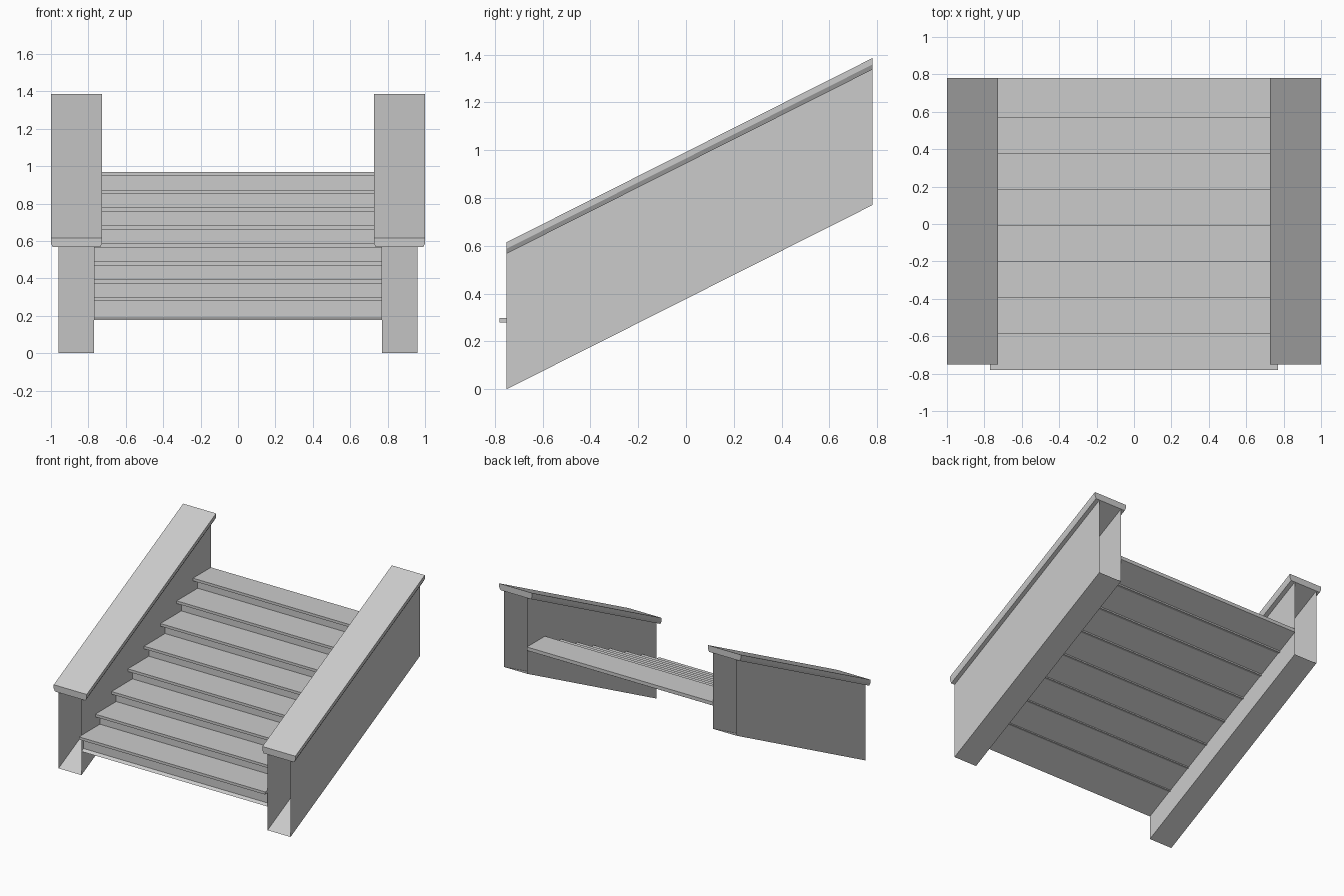
import bpy
import bmesh
from mathutils import Vector

cube = bpy.data.objects.get("Cube")
if cube:
    bpy.data.objects.remove(cube, do_unlink=True)

stone = bpy.data.materials.new("plain_grey")
stone.use_nodes = True
grey = (0.6, 0.6, 0.6, 1.0)
stone.diffuse_color = grey
stone.node_tree.nodes["Principled BSDF"].inputs["Base Color"].default_value = grey

# Overall layout
FRONT, BACK, RISE = -0.75, 0.78, 0.77
HALF_WIDTH = 0.77
STEPS, NOSE_Y, GOING = 8, -0.78, 0.1925
TREAD_TOP, STEP_RISE, THICK, OVERHANG = 0.298, 0.096, 0.02, 0.055


def sweep(name, ring, offset, closed=True):
    """Sweep a ring of points along an offset; open sweeps leave the ends and last side off."""
    bm = bmesh.new()
    a = [bm.verts.new(p) for p in ring]
    b = [bm.verts.new(Vector(p) + Vector(offset)) for p in ring]
    n = len(ring)
    for i in range(n if closed else n - 1):
        j = (i + 1) % n
        bm.faces.new((a[i], b[i], b[j], a[j]))
    if closed:
        bm.faces.new(a)
        bm.faces.new(b[::-1])
        bmesh.ops.recalc_face_normals(bm, faces=bm.faces)
    mesh = bpy.data.meshes.new(name)
    bm.to_mesh(mesh)
    bm.free()
    mesh.materials.append(stone)
    obj = bpy.data.objects.new(name, mesh)
    bpy.context.collection.objects.link(obj)
    return obj


# Sloping side walls (hollow, open-ended channels) with bevelled caps
wall = [(0.77, 0.57), (0.77, 0), (0.96, 0), (0.96, 0.57)]
cap = [(0.727, 0.615), (0.727, 0.588), (0.737, 0.567),
       (0.99, 0.567), (1.0, 0.588), (1.0, 0.615)]
slope = (0, BACK - FRONT, RISE)
for side, s in (("left", 1), ("right", -1)):
    for part, profile, closed in (("wall", wall, False), ("cap", cap, True)):
        ring = [(s * x, FRONT, z) for x, z in profile][::s]
        sweep(f"{side}_{part}", ring, slope, closed)

# Sawtooth body: risers above a flat sloping underside
across = (2 * HALF_WIDTH, 0, 0)
body = [(FRONT, 0.177)]
for k in range(STEPS):
    riser_y = NOSE_Y + OVERHANG + k * GOING
    under = TREAD_TOP - THICK + k * STEP_RISE
    foot = under - STEP_RISE + THICK if k else 0.177 + (riser_y - FRONT) * RISE / (BACK - FRONT)
    body += [(riser_y, foot), (riser_y, under)]
    if k < STEPS - 1:
        # meet the top of this tread at the next riser
        body.append((riser_y + GOING, under))
body += [(BACK, under), (BACK, 0.177 + RISE - 0.003)]
sweep("stair_body", [(-HALF_WIDTH, y, z) for y, z in body], across)

# Treads with projecting noses
for k in range(STEPS):
    y0 = NOSE_Y + k * GOING
    y1 = BACK if k == STEPS - 1 else y0 + GOING + OVERHANG
    z1 = TREAD_TOP + k * STEP_RISE
    z0 = z1 - THICK
    corners = [(y0, z0), (y1, z0), (y1, z1), (y0, z1)]
    sweep(f"tread_{k + 1}", [(-HALF_WIDTH, y, z) for y, z in corners], across)
